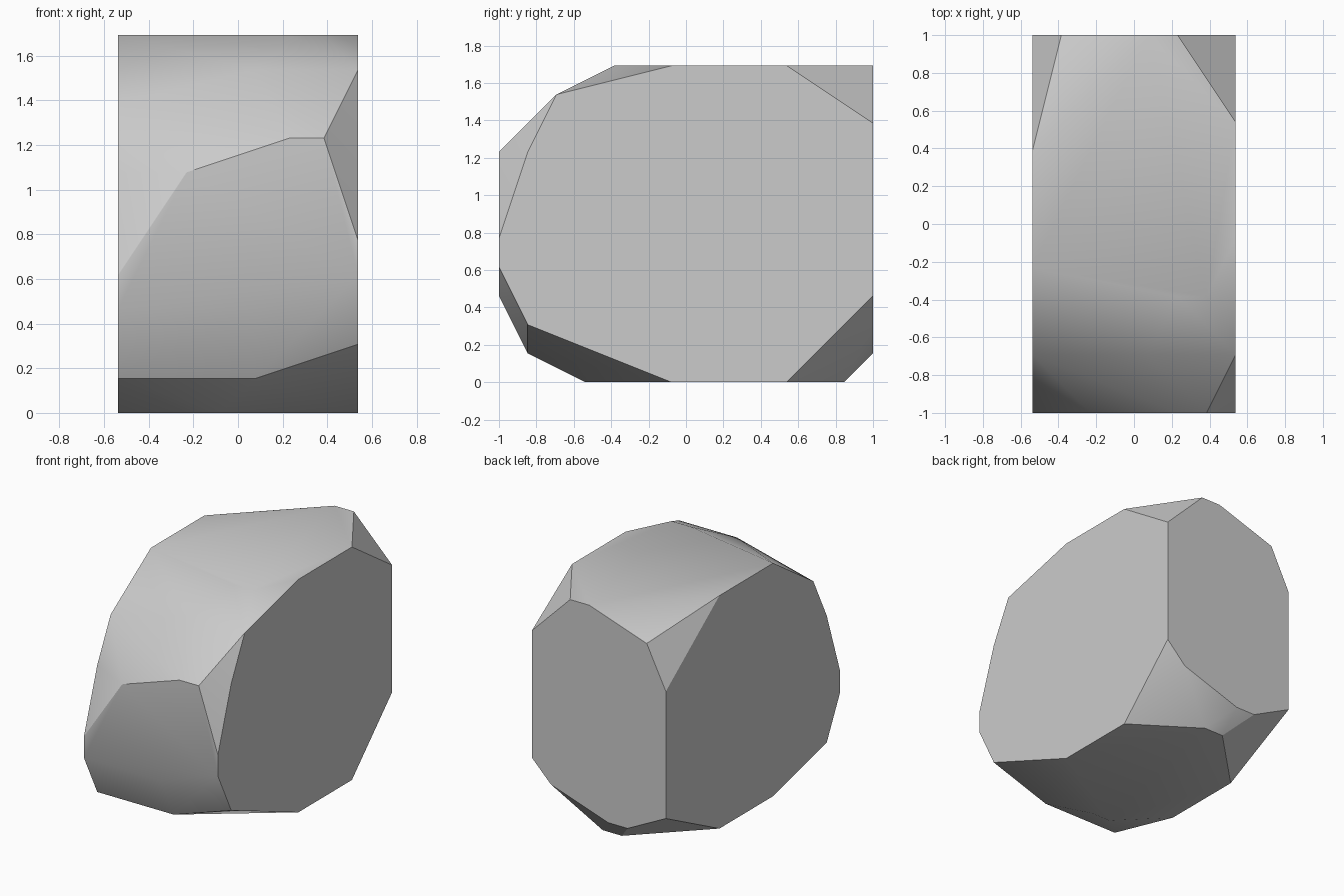
import bpy
import bmesh
from math import radians
from mathutils import Vector

cube = bpy.data.objects.get("Cube")
if cube:
    bpy.data.objects.remove(cube, do_unlink=True)

# The stone is laid out on a coarse lattice: width, depth, height in cells
WIDTH, DEPTH, HEIGHT = 7, 13, 11
CELL = 2 / DEPTH


def place(axis, level, outline):
    """Lift a flat outline onto the lattice plane where the axis equals level."""
    points = []
    for a, b in outline:
        point = [a, b]
        point.insert("xyz".index(axis), level)
        points.append(Vector(point))
    return points


# Flat cleaved sides, as (y, z) outlines
left_side = place("x", WIDTH, [(0, 4), (0, 5), (1, 8), (2, 10), (6, 11), (10, 11),
                               (13, 9), (13, 3), (10, 0), (6, 0), (1, 2)])
right_side = place("x", 0, [(0, 3), (0, 4), (1, 7), (2, 9), (5, 11), (9, 11),
                            (13, 8), (13, 2), (9, 0), (5, 0), (1, 1)])

# Remaining corners of the back and front facets, as (x, z)
back_facet = place("y", DEPTH, [(5, 11), (4, 11), (1, 10), (2, 1), (3, 1), (6, 2)])
front_facet = place("y", 0, [(6, 8), (5, 8), (2, 7), (4, 3)])

# Remaining corners of the top and base facets, as (x, y)
top_facet = place("z", HEIGHT, [(5, 4), (6, 4)])
base_facet = place("z", 0, [(4, 12), (3, 12), (2, 3), (3, 3)])

# Small swellings on the upper and lower front slopes
slopes = place("z", 10, [(4, 2)]) + place("z", 1, [(4, 1)])

# Wrap all the facets in one convex skin
bm = bmesh.new()
offset = Vector((WIDTH / 2, DEPTH / 2, 0))
for corner in left_side + right_side + back_facet + front_facet + top_facet + base_facet + slopes:
    bm.verts.new((corner - offset) * CELL)
hull = bmesh.ops.convex_hull(bm, input=bm.verts[:])
loose = {v for v in hull["geom_interior"] + hull["geom_unused"]
         if isinstance(v, bmesh.types.BMVert)}
bmesh.ops.delete(bm, geom=list(loose), context="VERTS")
bmesh.ops.dissolve_limit(bm, angle_limit=radians(1), verts=bm.verts[:], edges=bm.edges[:])
bmesh.ops.recalc_face_normals(bm, faces=bm.faces[:])

mesh = bpy.data.meshes.new("boulder")
bm.to_mesh(mesh)
bm.free()
boulder = bpy.data.objects.new("boulder", mesh)
bpy.context.collection.objects.link(boulder)

# Plain stone grey
stone = bpy.data.materials.new("stone grey")
stone.use_nodes = True
grey = (0.6, 0.6, 0.6, 1)
stone.diffuse_color = grey
stone.node_tree.nodes["Principled BSDF"].inputs["Base Color"].default_value = grey
mesh.materials.append(stone)

# Soft slopes with crisp cleaved edges
bpy.ops.object.select_all(action="DESELECT")
boulder.select_set(True)
bpy.context.view_layer.objects.active = boulder
bpy.ops.object.shade_smooth_by_angle(angle=radians(30))
